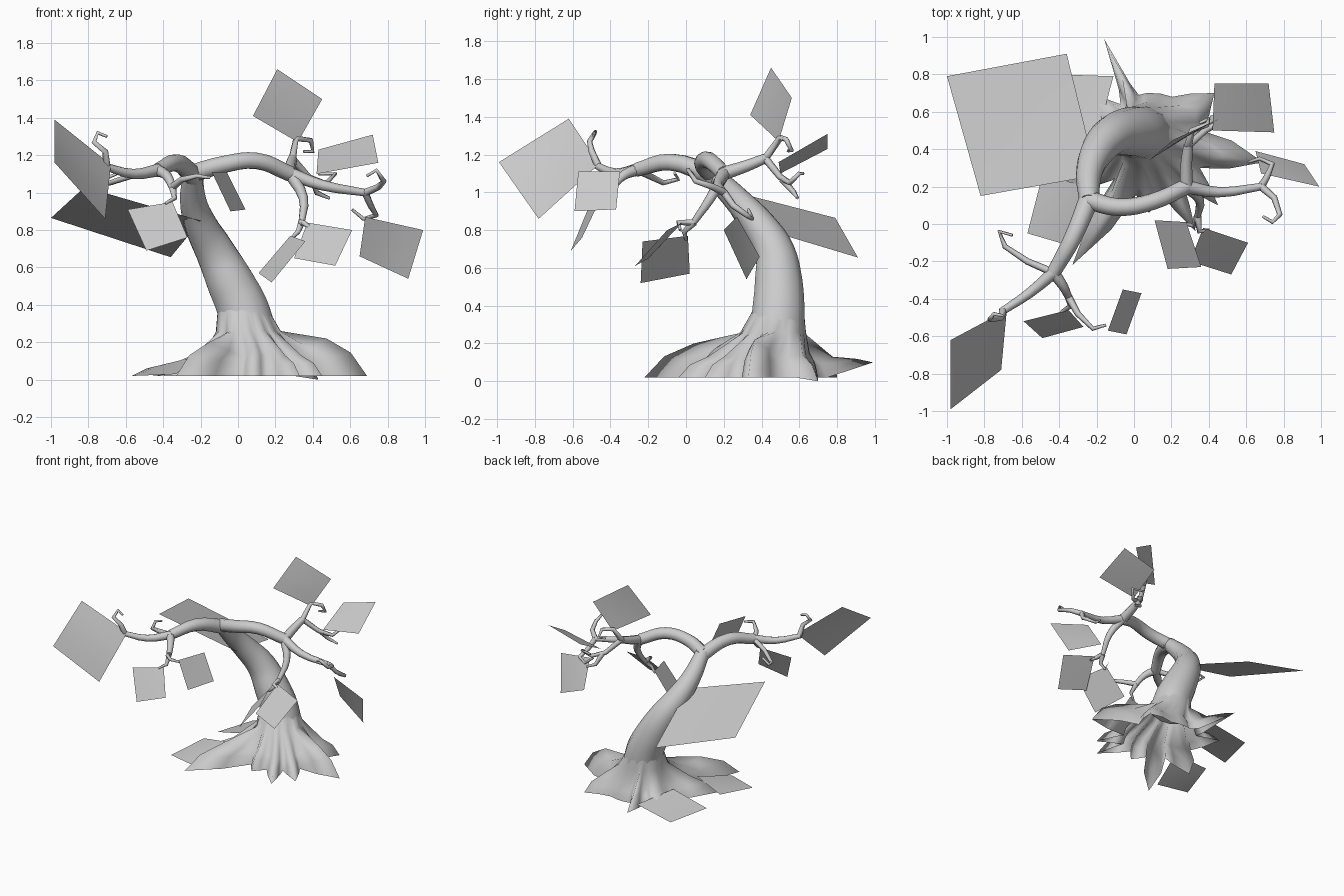
import bpy
import bmesh
import math
from mathutils import Vector

# Remove the default cube only
default_cube = bpy.data.objects.get("Cube")
if default_cube:
    bpy.data.objects.remove(default_cube, do_unlink=True)

# One plain grey for the whole tree
grey = bpy.data.materials.new("plain grey")
grey.use_nodes = True
grey_value = (.6, .6, .6, 1)
grey.diffuse_color = grey_value
for node in grey.node_tree.nodes:
    if node.type == 'BSDF_PRINCIPLED':
        node.inputs["Base Color"].default_value = grey_value


def add_mesh_object(name, mesh):
    """Link a smooth mesh as a named object with the shared material."""
    mesh.name = name
    mesh.materials.clear()
    mesh.materials.append(grey)
    for polygon in mesh.polygons:
        polygon.use_smooth = True
    new_object = bpy.data.objects.new(name, mesh)
    bpy.context.scene.collection.objects.link(new_object)
    return new_object


def add_limb(name, points, radii, steps=3, bevel=2):
    """Sweep a tapering round section along a smooth path."""
    if len(radii) == 2:
        start, end = radii
        last = len(points) - 1
        radii = [start + (end - start) * i / last for i in range(len(points))]
    curve = bpy.data.curves.new(name + " path", 'CURVE')
    curve.dimensions = '3D'
    curve.resolution_u = steps
    curve.bevel_depth = 1
    curve.bevel_resolution = bevel
    curve.use_fill_caps = True
    spline = curve.splines.new('BEZIER')
    spline.bezier_points.add(len(points) - 1)
    for knot, position, radius in zip(spline.bezier_points, points, radii):
        knot.co = position
        knot.radius = radius
        knot.handle_left_type = knot.handle_right_type = 'AUTO'
    path = bpy.data.objects.new(name + " path", curve)
    bpy.context.scene.collection.objects.link(path)
    bpy.context.view_layer.update()
    depsgraph = bpy.context.evaluated_depsgraph_get()
    mesh = bpy.data.meshes.new_from_object(path.evaluated_get(depsgraph))
    bpy.data.objects.remove(path, do_unlink=True)
    bpy.data.curves.remove(curve)
    return add_mesh_object(name, mesh)


def add_card(name, corners):
    """Slightly warped four-sided card, split finely enough to bend."""
    bm = bmesh.new()
    bm.faces.new([bm.verts.new(position) for position in corners])
    bmesh.ops.subdivide_edges(bm, edges=bm.edges[:], cuts=3, use_grid_fill=True)
    mesh = bpy.data.meshes.new(name)
    bm.to_mesh(mesh)
    bm.free()
    return add_mesh_object(name, mesh)


def add_root_flare(name, tips, centre, collar, collar_radius):
    """Loft humped roots and the valleys between them up to the trunk."""
    valley_reach, valley_ridge, floor, core = .28, .12, .02, .2
    spokes = []
    for x, y, z, ridge, width in tips:
        offset = Vector((x, y)) - Vector(centre)
        angle = math.atan2(offset.y, offset.x)
        spokes.append((angle, offset.length, z, ridge, width))
    spokes.sort()
    columns = []
    for i, root in enumerate(spokes):
        following = spokes[(i + 1) % len(spokes)]
        angle = root[0]
        gap = (following[0] - angle) % math.tau
        columns.append(root[:4])
        for part, near in ((1, root), (2, None), (3, following)):
            reach, ridge = valley_reach, valley_ridge
            if near:
                reach += (near[1] - reach) * near[4]
                ridge += (near[3] - ridge) * near[4]
            columns.append((angle + gap * part / 4, reach, floor, ridge))
    bm = bmesh.new()
    rings = [[] for level in range(5)]
    ground = Vector((centre[0], centre[1], 0))
    top = Vector(collar)
    shoulder = ground.lerp(top, .6)
    shoulder.z = .26
    for angle, reach, z, ridge in columns:
        direction = Vector((math.cos(angle), math.sin(angle), 0))
        up = Vector((0, 0, 1))
        spread = reach - core
        slope = z + (ridge - z) * .62
        positions = (ground + direction * reach + up * z,
                     ground + direction * (core + spread * .78) + up * slope,
                     ground + direction * (core + spread * .45) + up * ridge,
                     shoulder + direction * (collar_radius + .04),
                     top + direction * collar_radius)
        for ring, position in zip(rings, positions):
            ring.append(bm.verts.new(position))
    for lower, upper in zip(rings, rings[1:]):
        for i in range(len(columns)):
            j = (i + 1) % len(columns)
            bm.faces.new((lower[i], lower[j], upper[j], upper[i]))
    mesh = bpy.data.meshes.new(name)
    bm.to_mesh(mesh)
    bm.free()
    return add_mesh_object(name, mesh)


# Root flare: tip position, ridge height and width of each root
add_root_flare("root_flare", [
    (-.16, .99, .1, .13, .2), (.07, .7, .02, .15, .5), (.43, .7, 0, .14, .4),
    (.69, .33, .02, .22, .45), (.45, .1, .02, .13, .4), (.33, -.04, .02, .13, .4),
    (.08, .06, .02, .17, .45), (-.33, -.22, .02, .2, .45),
    (-.4, .17, .02, .14, .45), (-.25, .7, .02, .1, .4),
], centre=(.1, .42), collar=(.025, .49, .38), collar_radius=.134)

# Trunk, leaning forward and sideways to the crown
trunk_path = [(.06, .48, .25), (.025, .49, .38), (-.04, .49, .52), (-.12, .47, .68),
              (-.195, .39, .82), (-.24, .27, .96), (-.24, .12, 1.11)]
add_limb("trunk", trunk_path, (.15, .142, .13, .108, .09, .07, .052), 4, 4)

# Two main boughs
left_fork = (.28, .2, 1.1)
right_fork = (-.43, -.26, 1.12)
add_limb("left_bough", [(-.25, .13, 1.1), (-.08, .09, 1.15), (.1, .12, 1.17),
                        left_fork], (.05, .042), 4, 3)
add_limb("right_bough", [(-.23, .16, 1.08), (-.33, -.08, 1.16), right_fork],
         (.055, .038), 4, 3)

# Branches on the left bough
upper_fork = (.29, .42, 1.18)
outer_fork = (.68, .2, 1)
lower_fork = (.34, .04, .84)
add_limb("upper_branch", [left_fork, (.28, .32, 1.14), upper_fork], (.036, .026))
add_limb("outer_branch", [left_fork, (.45, .17, 1.04), outer_fork], (.036, .02))
add_limb("lower_branch", [left_fork, (.35, .13, .97), lower_fork], (.034, .017))

# Branches on the right bough
hanging_fork = (-.35, -.39, 1.03)
add_limb("hanging_branch", [right_fork, (-.38, -.33, 1.09), hanging_fork],
         (.032, .02))
add_limb("reaching_branch", [right_fork, (-.56, -.37, 1.1), (-.71, -.47, 1.14)],
         (.034, .02))

# Curled twigs at the branch ends
twigs = {
    "upper_twig": [upper_fork, (.31, .5, 1.29), (.39, .53, 1.28), (.4, .56, 1.22),
                   (.35, .54, 1.22)],
    "back_twig": [upper_fork, (.38, .5, 1.08), (.47, .55, 1.05), (.52, .6, 1.1),
                  (.43, .62, 1.1)],
    "back_low_twig": [(.4, .51, 1.07), (.42, .57, 1), (.49, .59, .97)],
    "outer_high_twig": [outer_fork, (.75, .14, 1.03), (.78, .05, 1.06),
                        (.74, .01, 1.12), (.69, .04, 1.09)],
    "outer_low_twig": [outer_fork, (.71, .25, .93), (.74, .32, .88),
                       (.67, .35, .86), (.61, .33, .91)],
    "lower_inner_twig": [lower_fork, (.32, -.01, .79), (.28, 0, .75)],
    "lower_outer_twig": [lower_fork, (.35, -.04, .84), (.4, -.03, .8)],
    "reaching_twig": [(-.7, -.46, 1.13), (-.71, -.5, 1.22), (-.77, -.51, 1.27),
                      (-.75, -.48, 1.32), (-.7, -.49, 1.3)],
    "curling_twig": [right_fork, (-.57, -.2, 1.09), (-.69, -.12, 1.05),
                     (-.72, -.04, 1.07), (-.65, -.06, 1.1)],
    "hanging_twig": [hanging_fork, (-.34, -.44, .97), (-.39, -.47, .94)],
    "level_twig": [hanging_fork, (-.3, -.48, 1.07), (-.22, -.56, 1.09),
                   (-.15, -.54, 1.08)],
}
for twig_name, twig_path in twigs.items():
    add_limb(twig_name, twig_path, (.021, .008), 1, 1)

# Square leaf cards, corner by corner
large_back = [(-1, .79, .865), (-.36, .91, .655), (-.2, .26, .85), (-.82, .15, 1.03)]
large_front = [(-.98, -.62, 1.39), (-.68, -.46, 1.15), (-.71, -.78, .86),
               (-.98, -.99, 1.16)]
inner_front = [(-.14, -.57, 1.11), (-.06, -.35, 1.11), (.04, -.37, .91),
               (-.04, -.59, .9)]
hanging = [(-.35, -.46, .95), (-.27, -.55, .76), (-.49, -.61, .69), (-.59, -.52, .91)]
back = [(.43, .75, 1.23), (.72, .75, 1.31), (.75, .49, 1.16), (.42, .5, 1.1)]
top_leaf = [(.21, .45, 1.66), (.45, .56, 1.5), (.32, .49, 1.27), (.08, .34, 1.41)]
outer = [(.68, .27, .87), (.99, .2, .8), (.91, .32, .54), (.65, .39, .66)]
lower_outer = [(.37, -.02, .84), (.61, -.1, .8), (.52, -.27, .61), (.3, -.2, .65)]
lower_inner = [(.28, .01, .77), (.36, -.23, .74), (.18, -.24, .52), (.11, .02, .57)]
front_ground = [(-.57, -.05, .02), (-.49, .26, .06), (-.24, .2, .12), (-.33, -.12, .03)]
back_ground = [(-.11, .79, .08), (-.42, .8, .02), (-.51, .46, .03), (-.2, .45, .1)]
cards = {
    "large_back_leaf": large_back, "large_front_leaf": large_front,
    "inner_front_leaf": inner_front, "hanging_leaf": hanging,
    "back_leaf": back, "top_leaf": top_leaf, "outer_leaf": outer,
    "lower_outer_leaf": lower_outer, "lower_inner_leaf": lower_inner,
    "front_ground_leaf": front_ground, "back_ground_leaf": back_ground,
}
for card_name, card_corners in cards.items():
    add_card(card_name, card_corners)
